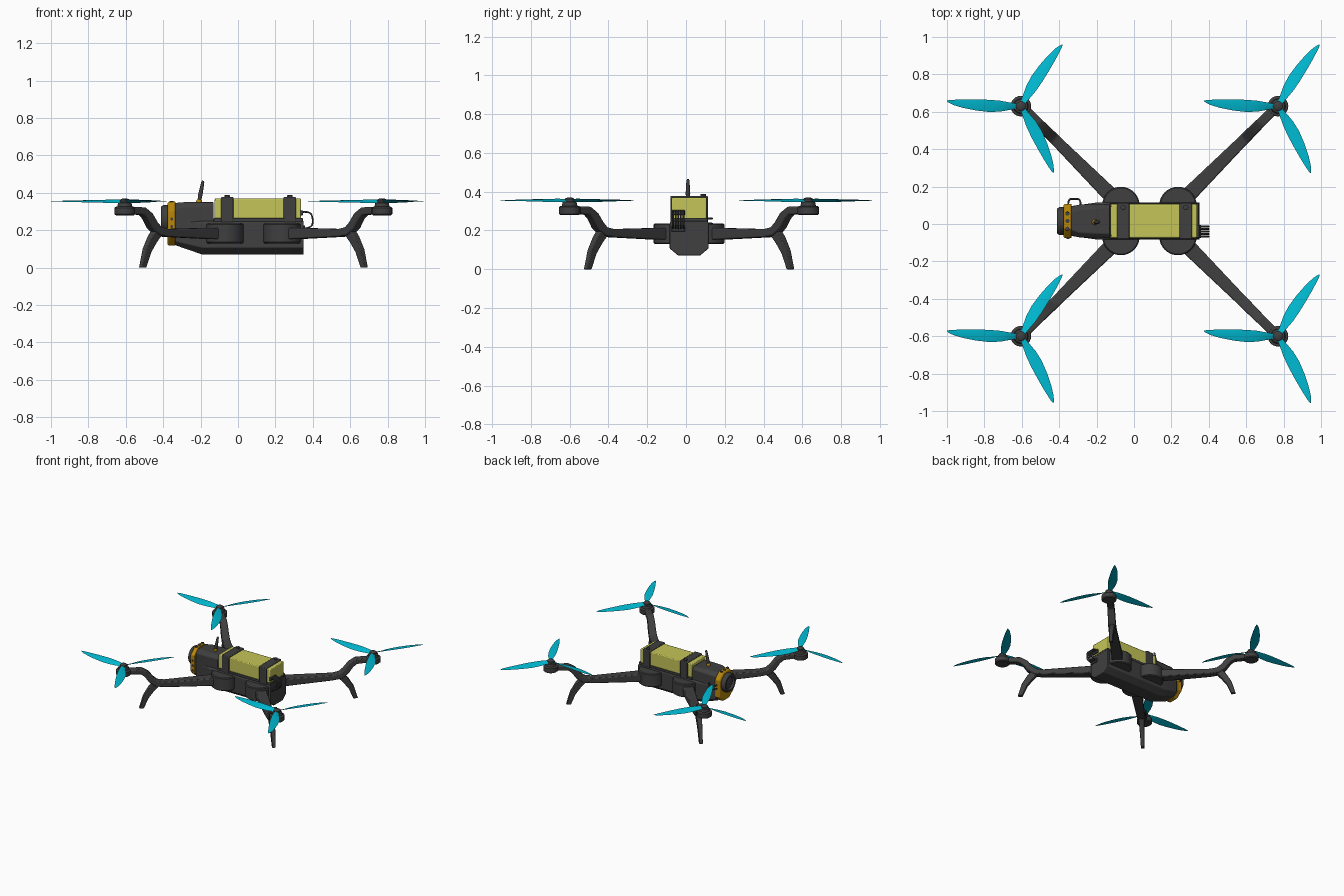
import bpy, bmesh
from math import radians, pi, atan2
from mathutils import Vector, Matrix

if "Cube" in bpy.data.objects:
    bpy.data.objects.remove(bpy.data.objects["Cube"])


def material(name, rgb):
    m = bpy.data.materials.new(name)
    m.diffuse_color = (*rgb, 1)
    m.use_nodes = True
    m.node_tree.nodes["Principled BSDF"].inputs["Base Color"].default_value = m.diffuse_color
    return m


DARK = material("charcoal", (0.05, 0.05, 0.05))
CYAN = material("cyan", (0.0, 0.5, 0.66))
LIME = material("lime", (0.56, 0.56, 0.1))
GOLD = material("gold", (0.48, 0.24, 0.003))
CY = 0.016   # body centre line


def finish(name, bm, mat, bevel=0.0, matrix=None):
    bmesh.ops.recalc_face_normals(bm, faces=bm.faces)
    me = bpy.data.meshes.new(name)
    bm.to_mesh(me)
    bm.free()
    me.materials.append(mat)
    me.shade_smooth()
    me.set_sharp_from_angle(angle=radians(30))
    ob = bpy.data.objects.new(name, me)
    bpy.context.collection.objects.link(ob)
    if matrix:
        ob.matrix_world = matrix
    if bevel:
        b = ob.modifiers.new("bevel", 'BEVEL')
        b.width, b.segments, b.limit_method = bevel, 2, 'ANGLE'
    return ob


def loft(name, rings, mat, bevel=0.0, matrix=None):
    bm = bmesh.new()
    rows = [[bm.verts.new(p) for p in ring] for ring in rings]
    n = len(rows[0])
    for a, b in zip(rows, rows[1:]):
        for i in range(n):
            bm.faces.new((a[i], a[(i + 1) % n], b[(i + 1) % n], b[i]))
    bm.faces.new(rows[0])
    bm.faces.new(rows[-1])
    return finish(name, bm, mat, bevel, matrix)


def hull(name, sections, mat, bevel=0.0):
    """Chamfered box lofted along x: (x, half width, z low, z high, low chamfer, high chamfer)."""
    rings = []
    for x, w, z0, z1, c0, c1 in sections:
        half = [(w - c0 * 1.2, z0), (w, z0 + c0), (w, z1 - c1), (w - c1, z1)]
        rings.append([(x, CY + y, z) for y, z in half] + [(x, CY - y, z) for y, z in reversed(half)])
    return loft(name, rings, mat, bevel)


def box(name, lo, hi, mat, bevel=0.0):
    rings = [[(x, lo[1], lo[2]), (x, hi[1], lo[2]), (x, hi[1], hi[2]), (x, lo[1], hi[2])] for x in (lo[0], hi[0])]
    return loft(name, rings, mat, bevel)


def strut(name, path, mat, matrix, bevel):
    """Rectangular bar along a path in the xz plane: (s, z, width, height)."""
    rings = []
    for i, (s, z, w, h) in enumerate(path):
        a, b = path[max(i - 1, 0)], path[min(i + 1, len(path) - 1)]
        t = Vector((b[0] - a[0], b[1] - a[1])).normalized() * h / 2
        rings.append([(s - t.y * k, j * w / 2, z + t.x * k) for k, j in ((1, 1), (1, -1), (-1, -1), (-1, 1))])
    return loft(name, rings, mat, bevel, matrix)


def turned(name, profile, mat, matrix, n=24):
    """Round part from stacked (radius, height) rings."""
    from_angle = [Matrix.Rotation(2 * pi * i / n, 3, 'Z') for i in range(n)]
    return loft(name, [[r @ Vector((rad, 0, z)) for r in from_angle] for rad, z in profile], mat, 0, matrix)


def wire(name, pts, r, mat):
    cu = bpy.data.curves.new(name, 'CURVE')
    cu.dimensions, cu.bevel_depth, cu.bevel_resolution, cu.use_fill_caps = '3D', r, 2, True
    sp = cu.splines.new('NURBS')
    sp.points.add(len(pts) - 1)
    for p, co in zip(sp.points, pts):
        p.co = (*co, 1)
    sp.use_endpoint_u, sp.order_u, sp.resolution_u = True, 3, 4
    cu.materials.append(mat)
    ob = bpy.data.objects.new(name, cu)
    bpy.context.collection.objects.link(ob)


def at(x, y, z=0, turn=0):
    return Matrix.Translation((x, y, z)) @ Matrix.Rotation(turn, 4, 'Z')


# Fuselage, nose housing and gold camera collar
hull("fuselage", [(-0.335, 0.08, 0.12, 0.25, 0.02, 0.01), (-0.19, 0.1, 0.07, 0.25, 0.037, 0.01),
                  (0.35, 0.1, 0.07, 0.25, 0.037, 0.01)], DARK, 0.004)
hull("nose_housing", [(-0.335, 0.078, 0.15, 0.346, 0.03, 0.03), (-0.29, 0.088, 0.15, 0.35, 0.03, 0.025),
                      (-0.13, 0.09, 0.15, 0.35, 0.03, 0.02)], DARK, 0.004)
hull("camera_collar", [(-0.377, 0.085, 0.125, 0.345, 0.045, 0.05), (-0.368, 0.092, 0.118, 0.353, 0.045, 0.05),
                       (-0.335, 0.092, 0.118, 0.353, 0.045, 0.05)], GOLD, 0.003)

# Camera lens, facing -x
facing = at(-0.37, CY, 0.26) @ Matrix.Rotation(-pi / 2, 4, 'Y')
turned("camera_lens", [(0.074, 0), (0.074, 0.03), (0.067, 0.041), (0.052, 0.041),
                       (0.045, 0.025), (0.03, 0.03), (0.01, 0.034)], DARK, facing, 32)
for y in (-0.025, CY, 0.055):
    turned("collar_sensor", [(0.011, 0), (0.011, 0.006)], DARK, at(-0.356, y, 0.351), 12)
for z in (0.18, 0.22, 0.26):
    side = at(-0.354, CY - 0.09, z) @ Matrix.Rotation(pi / 2, 4, 'X')
    turned("collar_side_sensor", [(0.008, 0), (0.008, 0.005)], DARK, side, 12)

# Battery, straps and strap bolts
box("battery", (-0.125, CY - 0.09, 0.25), (0.337, CY + 0.09, 0.37), LIME, 0.006)
box("battery_tray", (-0.13, CY - 0.095, 0.245), (0.347, CY + 0.095, 0.265), DARK, 0.003)
for x in (-0.058, 0.277):
    box("battery_strap", (x - 0.033, CY - 0.097, 0.24), (x + 0.033, CY + 0.097, 0.378), DARK, 0.005)
    turned("strap_bolt", [(0.014, 0), (0.014, 0.012), (0.01, 0.014)], DARK, at(x, 0.088, 0.375), 12)

# Power wires and side cables
box("wire_socket", (0.33, -0.075, 0.195), (0.358, -0.005, 0.225), DARK, 0.003)
box("battery_plug", (0.33, -0.075, 0.28), (0.348, -0.005, 0.305), DARK, 0.003)
for i in range(5):
    y = -0.067 + i * 0.0135
    wire("power_wire", [(0.34, y, 0.297), (0.385, y, 0.303), (0.402, y, 0.26), (0.395, y, 0.212),
                        (0.35, y, 0.21)], 0.0045, DARK)
for z in (0.235, 0.262):
    wire("side_cable", [(-0.352, 0.1, z), (-0.352, 0.134, z), (-0.32, 0.134, z), (-0.285, 0.134, z),
                        (-0.285, 0.1, z)], 0.005, DARK)

# Antenna
lean = at(-0.21, 0.01, 0.345) @ Matrix.Rotation(radians(11), 4, 'Y')
turned("antenna_base", [(0.016, 0), (0.014, 0.015), (0.01, 0.02)], GOLD, lean, 12)
turned("antenna", [(0.009, 0.015), (0.012, 0.045), (0.008, 0.115), (0.004, 0.122)], DARK, lean, 12)

# Shared rotor blade sections: (radius, straight edge, bulged edge, twist height)
BLADE = [(0.015, -0.012, 0.012, 0.008), (0.06, -0.02, 0.02, 0.009), (0.11, -0.029, 0.029, 0.008),
         (0.17, -0.034, 0.031, 0.007), (0.24, -0.036, 0.023, 0.005), (0.31, -0.036, 0.009, 0.003),
         (0.36, -0.034, -0.006, 0.002), (0.385, -0.032, -0.018, 0.001), (0.396, -0.029, -0.026, 0.001)]
blade_rings = []
for r, a, b, t in BLADE:
    m = a * 0.6 + b * 0.4
    k = 0.003 if r < 0.35 else 0.0015
    blade_rings.append([(r, a, t), (r, m, t * 0.2 + k), (r, b, -t), (r, m, t * 0.2 - k)])

# Four corners: arm mount, bent arm, landing leg, motor and three-blade rotor
for sx in (-1, 1):
    for sy in (-1, 1):
        hub = (0.0825 + 0.6875 * sx, 0.015 + 0.615 * sy)
        root = (0.0825 + 0.1525 * sx, CY + 0.083 * sy)
        turned("arm_mount", [(0.094, 0.13), (0.1, 0.136), (0.1, 0.23), (0.094, 0.236)], DARK, at(*root), 32)
        along = at(*root, 0, atan2(sy, sx))
        strut("rotor_arm", [(0.03, 0.183, 0.085, 0.062), (0.12, 0.183, 0.08, 0.06), (0.45, 0.186, 0.06, 0.042),
                            (0.51, 0.196, 0.058, 0.045), (0.55, 0.228, 0.056, 0.048), (0.585, 0.275, 0.054, 0.045),
                            (0.625, 0.302, 0.052, 0.042), (0.754, 0.307, 0.05, 0.036)], DARK, along, 0.007)
        strut("landing_leg", [(0.505, 0.2, 0.045, 0.05), (0.55, 0.15, 0.038, 0.048), (0.59, 0.09, 0.032, 0.042),
                              (0.622, 0.002, 0.026, 0.036)], DARK, along, 0.004)
        turned("motor", [(0.048, 0.28), (0.055, 0.286), (0.055, 0.32), (0.05, 0.325), (0.04, 0.327),
                         (0.036, 0.346), (0.026, 0.35), (0.026, 0.362), (0.018, 0.368), (0.008, 0.37)],
               DARK, at(*hub), 24)
        for angle in (60, 180, 300):
            loft("rotor_blade", blade_rings, CYAN, 0, at(*hub, 0.355, radians(angle)))

# Rest the feet on the ground
bpy.context.view_layer.update()
feet = [o for o in bpy.context.scene.objects if o.name.startswith("landing_leg")]
low = min((o.matrix_world @ v.co).z for o in feet for v in o.data.vertices)
for o in feet:
    for v in o.data.vertices:
        if v.co.z < 0.03:
            v.co.z = 0.0
